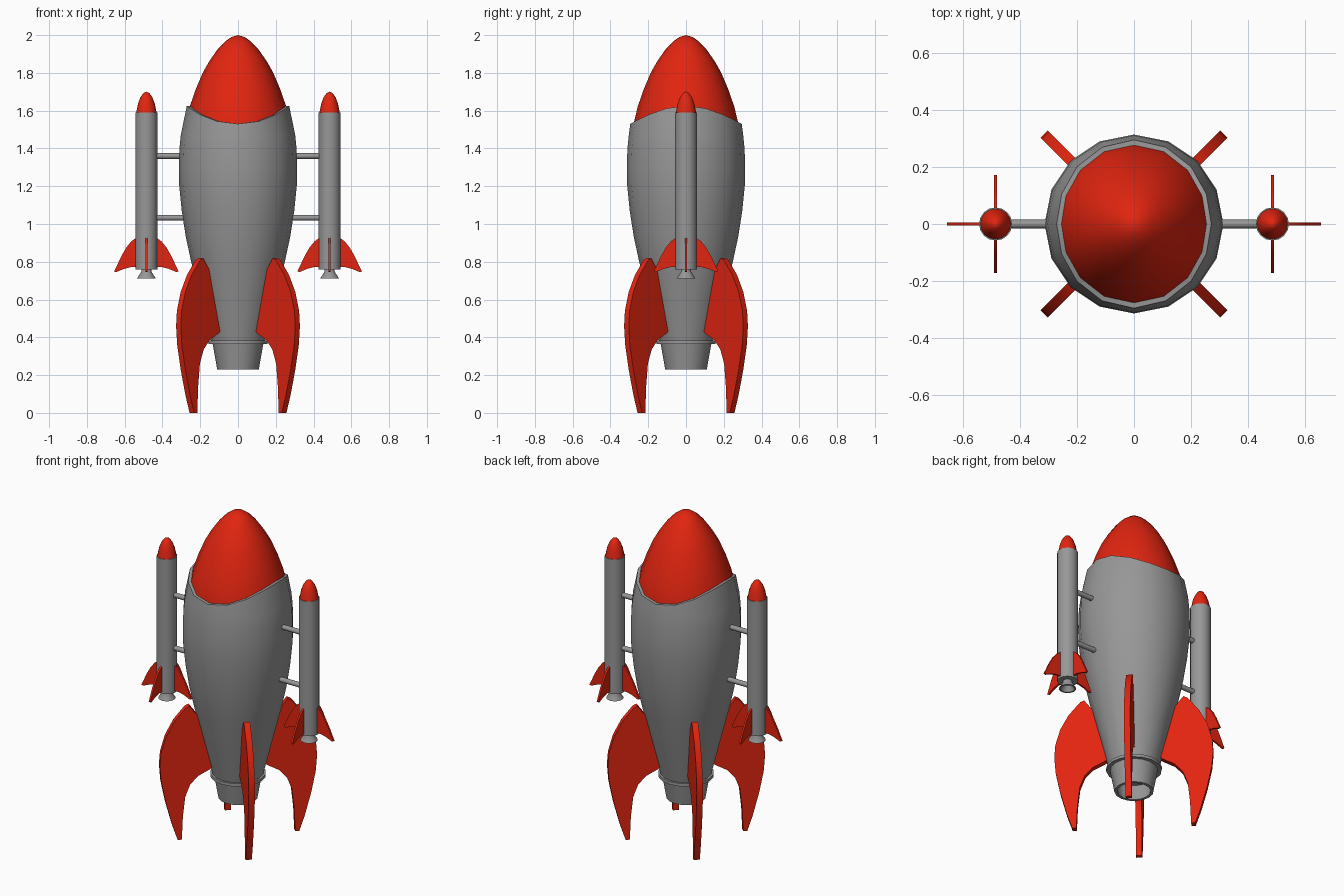
import bpy, bmesh, math
from mathutils import Matrix, Vector

if "Cube" in bpy.data.objects:
    bpy.data.objects.remove(bpy.data.objects["Cube"])


def material(name, rgb):
    m = bpy.data.materials.new(name)
    m.diffuse_color = (*rgb, 1)
    m.use_nodes = True
    m.node_tree.nodes["Principled BSDF"].inputs["Base Color"].default_value = m.diffuse_color
    return m


RED = material("red paint", (0.76, 0.018, 0.005))
GREY = material("grey metal", (0.31, 0.31, 0.31))


def finish(name, bm, mat, angle=35):
    bmesh.ops.remove_doubles(bm, verts=bm.verts, dist=1e-5)
    bmesh.ops.recalc_face_normals(bm, faces=bm.faces)
    me = bpy.data.meshes.new(name)
    bm.to_mesh(me)
    bm.free()
    me.materials.append(mat)
    ob = bpy.data.objects.new(name, me)
    bpy.context.collection.objects.link(ob)
    bpy.ops.object.select_all(action='DESELECT')
    ob.select_set(True)
    bpy.context.view_layer.objects.active = ob
    bpy.ops.object.shade_smooth_by_angle(angle=math.radians(angle))
    return ob


def lathe(name, profile, mat, x=0, n=16):
    """Spin a profile of (r, z); entries may be functions of the angle."""
    bm = bmesh.new()
    rows = []
    for p in profile:
        row = []
        for i in range(n):
            a = 2 * math.pi * i / n
            r, z = p(a) if callable(p) else p
            row.append(bm.verts.new((x + r * math.cos(a), r * math.sin(a), z)))
        rows.append(row)
    for lo, hi in zip(rows, rows[1:]):
        for i in range(n):
            j = (i + 1) % n
            bm.faces.new((lo[i], lo[j], hi[j], hi[i]))
    return finish(name, bm, mat)


def fin(name, outline, thick, angle, x=0):
    """Flat plate from an (r, z) outline, turned about a vertical axis at x."""
    bm = bmesh.new()
    f = bm.faces.new([bm.verts.new((r, -thick / 2, z)) for r, z in outline])
    ext = bmesh.ops.extrude_face_region(bm, geom=[f])
    vs = [v for v in ext["geom"] if isinstance(v, bmesh.types.BMVert)]
    bmesh.ops.translate(bm, verts=vs, vec=(0, thick, 0))
    bm.transform(Matrix.Translation((x, 0, 0)) @ Matrix.Rotation(angle, 4, 'Z'))
    return finish(name, bm, RED)


# Hull with a wavy upper rim
def rim(inset):
    def f(a):
        c = math.cos(2 * a)
        return 0.283 - 0.012 * c - inset, 1.578 + 0.048 * c
    return f


lathe("hull", [(0.0, 0.38), (0.143, 0.38), (0.155, 0.43), (0.2, 0.61), (0.25, 0.81),
               (0.276, 0.93), (0.298, 1.07), (0.312, 1.21), (0.3135, 1.3),
               (0.31, 1.4), (0.303, 1.47), rim(0), rim(0.02), (0.27, 1.46)], GREY)

# Nose cone
lathe("nose_cone", [(0.284, 1.46), (0.275, 1.54), (0.256, 1.62), (0.225, 1.71),
                    (0.187, 1.8), (0.15, 1.865), (0.108, 1.925), (0.07, 1.965),
                    (0.035, 1.99), (0.0, 2.0)], RED)

# Main nozzle and its flange
lathe("flange", [(0.12, 0.365), (0.156, 0.365), (0.156, 0.383), (0.12, 0.383)], GREY)
lathe("main_nozzle", [(0.0, 0.33), (0.11, 0.33), (0.093, 0.23), (0.11, 0.23),
                      (0.135, 0.37)], GREY)

# Four landing fins
main_fin = [(0.278, 0.82), (0.3, 0.81), (0.365, 0.73), (0.412, 0.64), (0.44, 0.54),
            (0.446, 0.46), (0.438, 0.36), (0.412, 0.23), (0.375, 0.09), (0.345, 0.0),
            (0.322, 0.0), (0.316, 0.14), (0.303, 0.26), (0.275, 0.335), (0.23, 0.385),
            (0.165, 0.42), (0.12, 0.45), (0.19, 0.7)]
for i in range(4):
    fin(f"landing_fin_{i + 1}", main_fin, 0.035, math.pi / 4 + i * math.pi / 2)

# Side boosters with nose, nozzle, fins and struts
small_fin = [(0.05, 0.93), (0.08, 0.908), (0.107, 0.875), (0.135, 0.825), (0.158, 0.775),
             (0.171, 0.75), (0.16, 0.745), (0.12, 0.762), (0.085, 0.771), (0.05, 0.772)]
for side, s in (("left", -1), ("right", 1)):
    x = 0.485 * s
    lathe(f"{side}_booster", [(0, 0.76), (0.058, 0.76), (0.058, 1.59), (0, 1.59)], GREY, x)
    lathe(f"{side}_booster_nose", [(0, 1.588), (0.054, 1.588), (0.045, 1.635), (0.032, 1.67),
                                   (0.016, 1.693), (0, 1.701)], RED, x)
    lathe(f"{side}_booster_nozzle", [(0.026, 0.77), (0.026, 0.75), (0.049, 0.712),
                                     (0.04, 0.712), (0.02, 0.745), (0, 0.745)], GREY, x)
    for i in range(4):
        fin(f"{side}_booster_fin_{i + 1}", small_fin, 0.011, i * math.pi / 2, x)
    for label, z in (("upper", 1.36), ("lower", 1.033)):
        bm = bmesh.new()
        bmesh.ops.create_cone(bm, cap_ends=True, segments=12, radius1=0.015,
                              radius2=0.015, depth=0.18)
        bm.transform(Matrix.Translation((0.36 * s, 0, z)) @ Matrix.Rotation(math.pi / 2, 4, 'Y'))
        finish(f"{side}_{label}_strut", bm, GREY)
